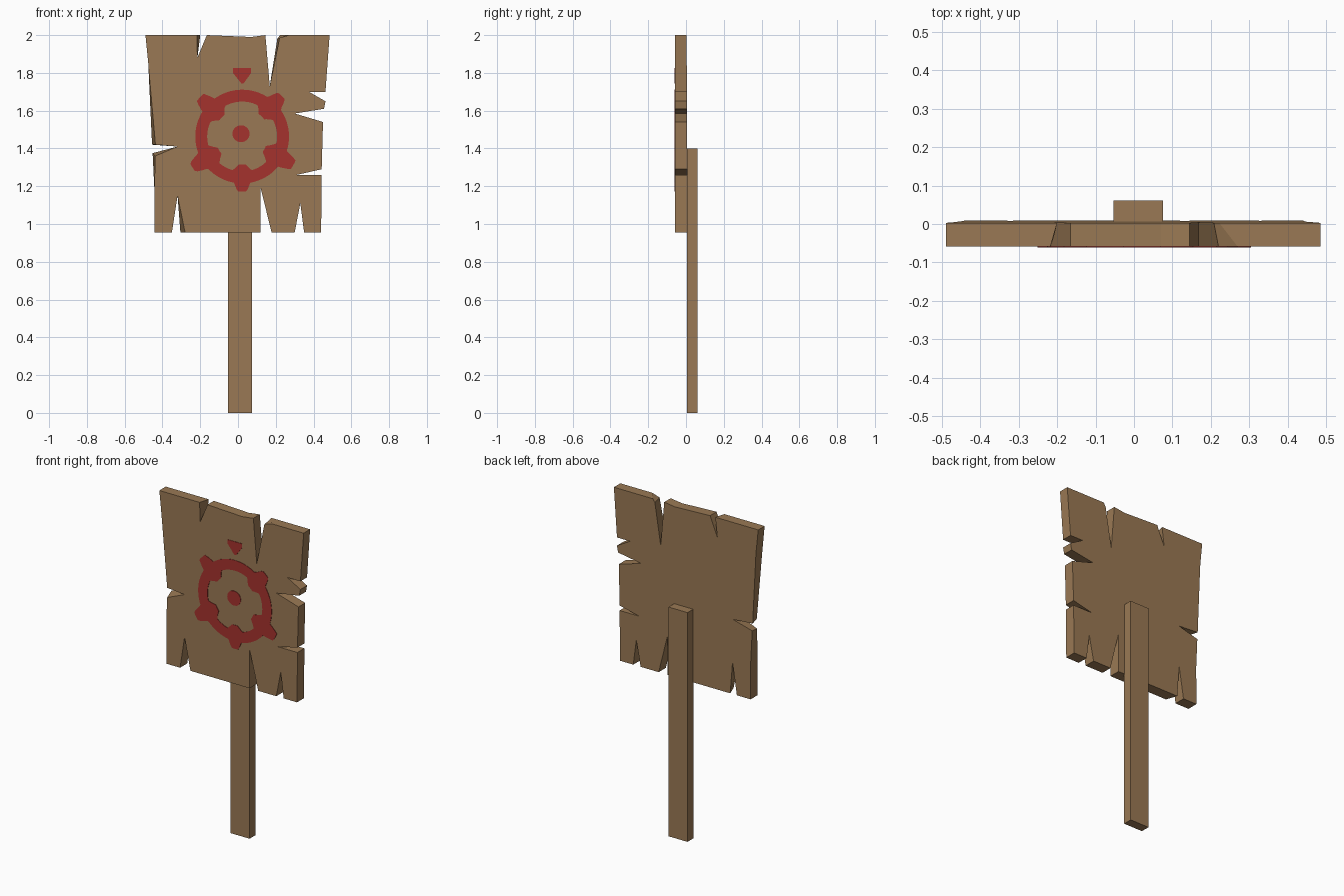
import bpy, bmesh, math

if "Cube" in bpy.data.objects:
    bpy.data.objects.remove(bpy.data.objects["Cube"])


def material(name, color):
    m = bpy.data.materials.new(name)
    m.diffuse_color = (*color, 1)
    m.use_nodes = True
    m.node_tree.nodes["Principled BSDF"].inputs["Base Color"].default_value = m.diffuse_color
    return m


wood = material("weathered wood", (0.322, 0.191, 0.089))
paint = material("red paint", (0.376, 0.032, 0.027))


def finish(name, bm, mat):
    bmesh.ops.recalc_face_normals(bm, faces=bm.faces)
    mesh = bpy.data.meshes.new(name)
    bm.to_mesh(mesh)
    bm.free()
    mesh.materials.append(mat)
    obj = bpy.data.objects.new(name, mesh)
    bpy.context.collection.objects.link(obj)
    return obj


def slab(name, front, back, y_front, y_back, mat):
    """Join a front and a back outline (x, z); y_back is a function of z."""
    bm = bmesh.new()
    f = [bm.verts.new((x, y_front, z)) for x, z in front]
    b = [bm.verts.new((x, y_back(z), z)) for x, z in back]
    n = len(f)
    caps = [bm.faces.new(f), bm.faces.new(b[::-1])]
    for i in range(n):
        j = (i + 1) % n
        bm.faces.new((f[j], f[i], b[i], b[j]))
    bmesh.ops.recalc_face_normals(bm, faces=bm.faces)
    bmesh.ops.triangulate(bm, faces=caps)
    return finish(name, bm, mat)


# Board: splintered outline, clockwise from the top left corner
outline = [
    (-.49, 2), (-.218, 2), (-.215, 1.88), (-.165, 2), (.07, 1.99), (.145, 2),
    (.168, 1.73), (.22, 1.985), (.27, 2), (.485, 2), (.463, 1.70), (.375, 1.70),
    (.463, 1.65), (.455, 1.61), (.30, 1.585), (.45, 1.54), (.443, 1.29),
    (.31, 1.26), (.443, 1.26), (.44, .955), (.35, .955), (.33, 1.11),
    (.30, .955), (.178, .955), (.12, 1.19), (.12, .955), (-.28, .955),
    (-.32, 1.15), (-.35, .955), (-.443, .955), (-.443, 1.19), (-.438, 1.36),
    (-.32, 1.41), (-.437, 1.42), (-.475, 1.85)]
# Corners whose back edge differs from the front edge
back_outline = list(outline)
for i, p in {1: (-.20, 2), 7: (.208, 1.98), 8: (.222, 2), 26: (-.305, .955),
             31: (-.452, 1.375), 33: (-.455, 1.42)}.items():
    back_outline[i] = p
slab("sign_board", outline, back_outline, -.059,
     lambda z: .003 + (2 - z) * .006, wood)

# Post behind the board
post = [(-.053, 0), (-.053, 1.4), (.075, 1.4), (.075, 0)]
slab("post", post, post, .005, lambda z: .061, wood)

# Painted ring with five blobs: angle, outer reach, half width, inner reach
CX, CZ = .022, 1.463
blobs = [(137, .305, 11, .148), (46, .30, 11, .148), (-29, .31, 11, .135),
         (-148, .31, 11, .142), (-90, .292, 10, .148)]
Y0, Y1 = -.0615, -.058


def bump(a, centre, width):
    d = abs((a - centre + 180) % 360 - 180)
    return max(0, min(1, (width - d) / (width * .55)))


bm = bmesh.new()
loops = []
N = 180
for k in range(N):
    a = 360 * k / N
    ro, ri = .248, .185
    for c, out, w, inn in blobs:
        ro += (out - .248) * bump(a, c, w)
        ri += (inn - .185) * bump(a, c, w * 1.6)
    ca, sa = math.cos(math.radians(a)), math.sin(math.radians(a))
    loops.append([bm.verts.new((CX + r * ca, y, CZ + r * sa))
                  for r, y in ((ro, Y0), (ri, Y0), (ri, Y1), (ro, Y1))])
for k in range(N):
    p, q = loops[k], loops[(k + 1) % N]
    for i in range(4):
        j = (i + 1) % 4
        bm.faces.new((p[i], p[j], q[j], q[i]))
finish("painted_ring", bm, paint)

# Painted centre dot and the wedge above the ring
dot = [(.016 + .046 * math.cos(t * math.tau / 16),
        1.478 + .045 * math.sin(t * math.tau / 16)) for t in range(16)]
slab("painted_dot", dot, dot, Y0, lambda z: Y1, paint)
wedge = [(-.027, 1.825), (.07, 1.825), (.07, 1.80), (.03, 1.745),
         (.017, 1.745), (-.027, 1.80)]
slab("painted_wedge", wedge, wedge, Y0, lambda z: Y1, paint)
